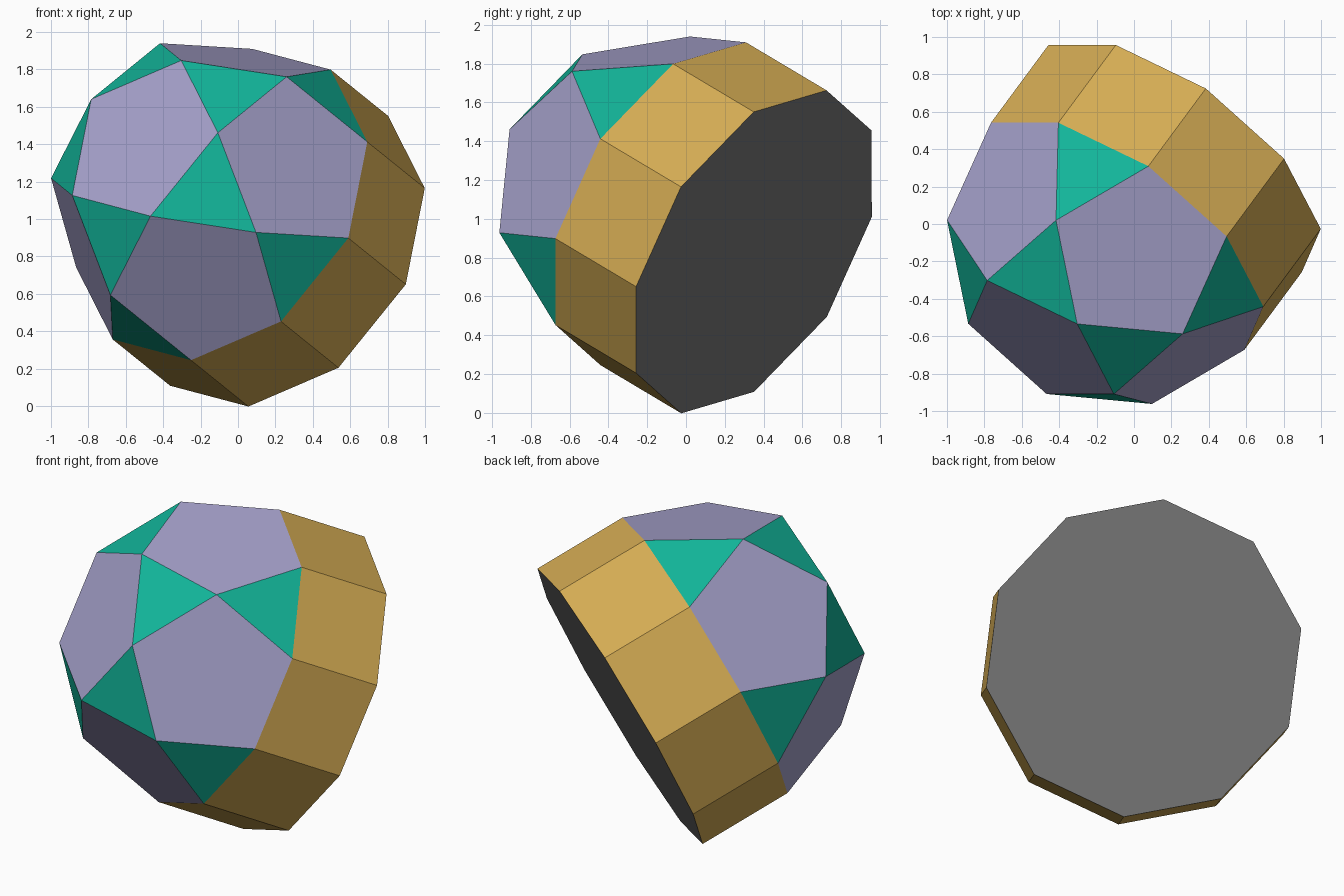
import bpy, bmesh, math
from mathutils import Vector, Matrix

cube = bpy.data.objects.get("Cube")
if cube:
    bpy.data.objects.remove(cube, do_unlink=True)

EDGE = 0.573                           # every edge has the same length
PHI = (1 + math.sqrt(5)) / 2
R_MID, R_TOP = 1.3764 * EDGE, 0.8507 * EDGE

# tilted frame: base centre, axis and direction of the first decagon corner
centre = Vector((0.22, 0.35, 0.83))
axis = Vector((-0.536, -0.725, 0.432)).normalized()
u = Vector((0.68, -0.61, -0.18))
u = (u - axis * u.dot(axis)).normalized()
v = axis.cross(u)
frame = Matrix.Translation(centre) @ Matrix((u, v, axis)).transposed().to_4x4()


def material(name, rgb):
    mat = bpy.data.materials.new(name)
    mat.use_nodes = True
    mat.diffuse_color = (*rgb, 1)
    mat.node_tree.nodes["Principled BSDF"].inputs["Base Color"].default_value = (*rgb, 1)
    return mat


gold = material("gold", (0.66, 0.41, 0.088))
green = material("green", (0.006, 0.46, 0.32))
lilac = material("lilac", (0.38, 0.36, 0.60))
grey = material("grey", (0.17, 0.17, 0.17))


def ring(bm, count, radius, height, start):
    """Evenly spaced corners around the axis."""
    return [bm.verts.new((radius * math.cos(math.radians(start + 360 * i / count)),
                          radius * math.sin(math.radians(start + 360 * i / count)), height))
            for i in range(count)]


def finish(bm, name, mats):
    bm.transform(frame)
    mesh = bpy.data.meshes.new(name)
    bm.to_mesh(mesh)
    bm.free()
    for m in mats:
        mesh.materials.append(m)
    obj = bpy.data.objects.new(name, mesh)
    bpy.context.collection.objects.link(obj)
    return obj


# decagonal band with its flat base
bm = bmesh.new()
low = ring(bm, 10, PHI * EDGE, 0, 0)
high = ring(bm, 10, PHI * EDGE, EDGE, 0)
for i in range(10):
    j = (i + 1) % 10
    bm.faces.new((low[i], low[j], high[j], high[i]))
bm.faces.new(low[::-1]).material_index = 1
finish(bm, "decagonal_band", [gold, grey])

# rotunda: pentagons and triangles alternating around a top pentagon
bm = bmesh.new()
rim = ring(bm, 10, PHI * EDGE, EDGE, 0)
mid = ring(bm, 5, R_MID, EDGE + R_TOP, -18)
top = ring(bm, 5, R_TOP, EDGE + R_MID, 18)
bm.faces.new(top)
for i in range(5):
    n = (i + 1) % 5
    bm.faces.new((rim[2 * i], rim[2 * i + 1], mid[n], top[i], mid[i]))
    bm.faces.new((rim[2 * i - 1], rim[2 * i], mid[i]))
    bm.faces.new((mid[n], top[n], top[i]))
for f in bm.faces:
    f.material_index = 1 if len(f.verts) == 3 else 0
finish(bm, "rotunda", [lilac, green])
